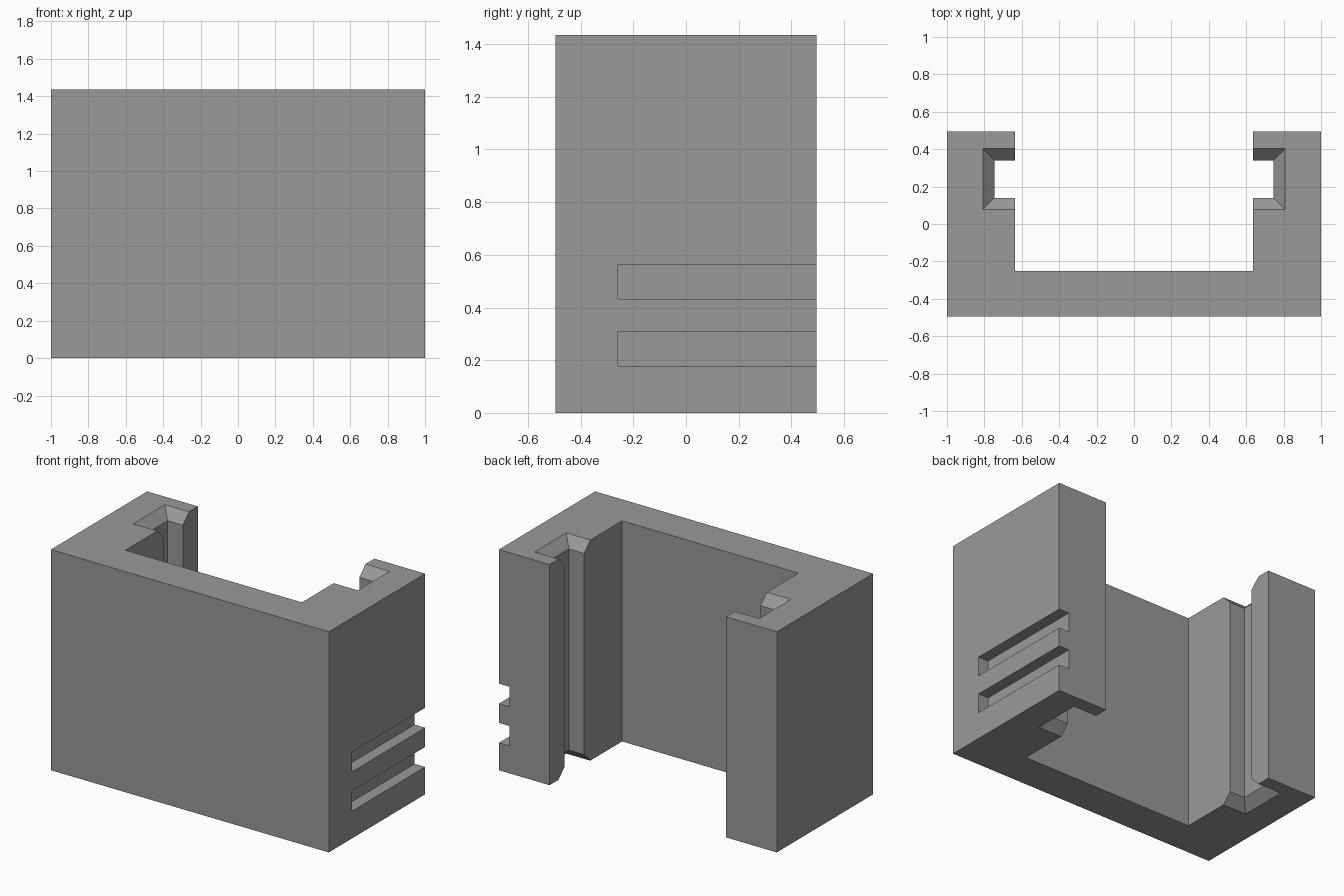
import bpy, bmesh

if "Cube" in bpy.data.objects:
    bpy.data.objects.remove(bpy.data.objects["Cube"])

HEIGHT, DEPTH = 1.435, 0.495
BEVEL = 0.063      # flare of the channel mouths
OVER = 0.05        # how far cutters reach past the surface

grey = bpy.data.materials.new("grey")
grey.diffuse_color = (0.32, 0.32, 0.32, 1)
grey.use_nodes = True
grey.node_tree.nodes["Principled BSDF"].inputs["Base Color"].default_value = grey.diffuse_color


def loft(name, rings):
    """Closed solid through a stack of matching point rings."""
    bm = bmesh.new()
    loops = [[bm.verts.new(p) for p in ring] for ring in rings]
    n = len(loops[0])
    for low, high in zip(loops, loops[1:]):
        for i in range(n):
            j = (i + 1) % n
            bm.faces.new((low[i], low[j], high[j], high[i]))
    bm.faces.new(loops[0][::-1])
    bm.faces.new(loops[-1])
    bmesh.ops.recalc_face_normals(bm, faces=bm.faces)
    mesh = bpy.data.meshes.new(name)
    bm.to_mesh(mesh)
    bm.free()
    mesh.materials.append(grey)
    obj = bpy.data.objects.new(name, mesh)
    bpy.context.collection.objects.link(obj)
    return obj


def rect(x0, x1, y0, y1, z):
    return [(x0, y0, z), (x1, y0, z), (x1, y1, z), (x0, y1, z)]


def cut(target, cutter):
    mod = target.modifiers.new(cutter.name, 'BOOLEAN')
    mod.operation = 'DIFFERENCE'
    mod.solver = 'EXACT'
    mod.object = cutter
    bpy.context.view_layer.objects.active = target
    bpy.ops.object.modifier_apply(modifier=mod.name)
    bpy.data.objects.remove(cutter, do_unlink=True)


# U-shaped body: front wall with two arms reaching back
outline = [(-1, -DEPTH), (1, -DEPTH), (1, DEPTH), (0.635, DEPTH),
           (0.635, -0.25), (-0.635, -0.25), (-0.635, DEPTH), (-1, DEPTH)]
body = loft("bracket_body", [[(x, y, z) for x, y in outline] for z in (0, HEIGHT)])

# Vertical channels in both arms, flared at top and bottom
levels = [(-OVER, BEVEL + OVER), (BEVEL, 0),
          (HEIGHT - BEVEL, 0), (HEIGHT + OVER, BEVEL + OVER)]
for side in (-1, 1):
    rings = [rect(side * 0.5, side * (0.745 + g), 0.14 - g, 0.34 + g, z)
             for z, g in levels]
    cut(body, loft("channel_cutter", rings))

# Two horizontal slots in the right arm, open at the back
for z0, z1 in ((0.178, 0.308), (0.433, 0.563)):
    rings = [rect(0.925, 1 + OVER, -0.258, DEPTH + OVER, z) for z in (z0, z1)]
    cut(body, loft("slot_cutter", rings))
